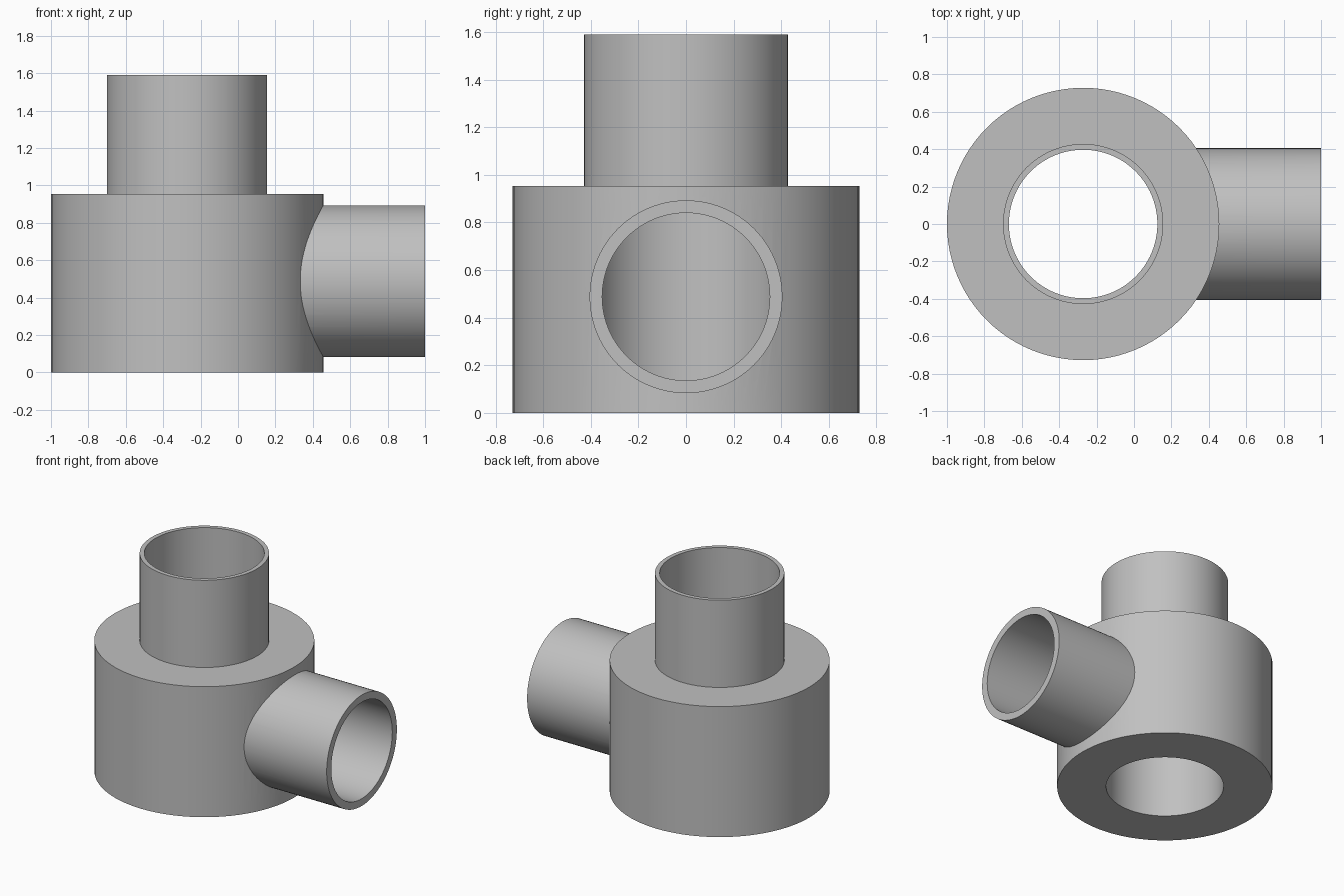
import bpy
from math import pi, radians

if "Cube" in bpy.data.objects:
    bpy.data.objects.remove(bpy.data.objects["Cube"], do_unlink=True)

AXIS_X = -0.272      # vertical axis of the body
BRANCH_Z = 0.488     # height of the side branch axis
BODY_TOP, TOP = 0.953, 1.59
SEGMENTS = 96

grey = bpy.data.materials.new("plain grey")
grey.use_nodes = True
colour = (0.53, 0.53, 0.53, 1)
grey.diffuse_color = colour
grey.node_tree.nodes["Principled BSDF"].inputs["Base Color"].default_value = colour


def upright(name, radius, z0, z1):
    """Cylinder on the vertical body axis."""
    bpy.ops.mesh.primitive_cylinder_add(
        vertices=SEGMENTS, radius=radius, depth=z1 - z0,
        location=(AXIS_X, 0, (z0 + z1) / 2))
    return finish(name)


def sideways(name, radius, x0, x1):
    """Cylinder on the side branch axis."""
    bpy.ops.mesh.primitive_cylinder_add(
        vertices=SEGMENTS, radius=radius, depth=x1 - x0,
        location=((x0 + x1) / 2, 0, BRANCH_Z), rotation=(0, pi / 2, 0))
    return finish(name)


def finish(name):
    obj = bpy.context.object
    obj.name = obj.data.name = name
    obj.data.materials.append(grey)
    return obj


def combine(target, tool, operation):
    """Apply a boolean and remove the tool object."""
    mod = target.modifiers.new(tool.name, 'BOOLEAN')
    mod.operation, mod.solver, mod.object = operation, 'EXACT', tool
    bpy.ops.object.select_all(action='DESELECT')
    bpy.context.view_layer.objects.active = target
    target.select_set(True)
    bpy.ops.object.modifier_apply(modifier=mod.name)
    bpy.data.objects.remove(tool, do_unlink=True)


# Outer form: wide body, upper neck and side branch
fitting = upright("pipe_tee_fitting", 0.728, 0, BODY_TOP)
combine(fitting, upright("neck", 0.428, BODY_TOP - 0.2, TOP), 'UNION')
combine(fitting, sideways("side_branch", 0.405, AXIS_X, 1), 'UNION')

# Bores: straight through vertically, and from the branch into the centre
combine(fitting, upright("main_bore", 0.397, -0.1, TOP + 0.1), 'DIFFERENCE')
combine(fitting, sideways("branch_bore", 0.352, AXIS_X, 1.1), 'DIFFERENCE')

bpy.ops.object.shade_smooth_by_angle(angle=radians(25))
